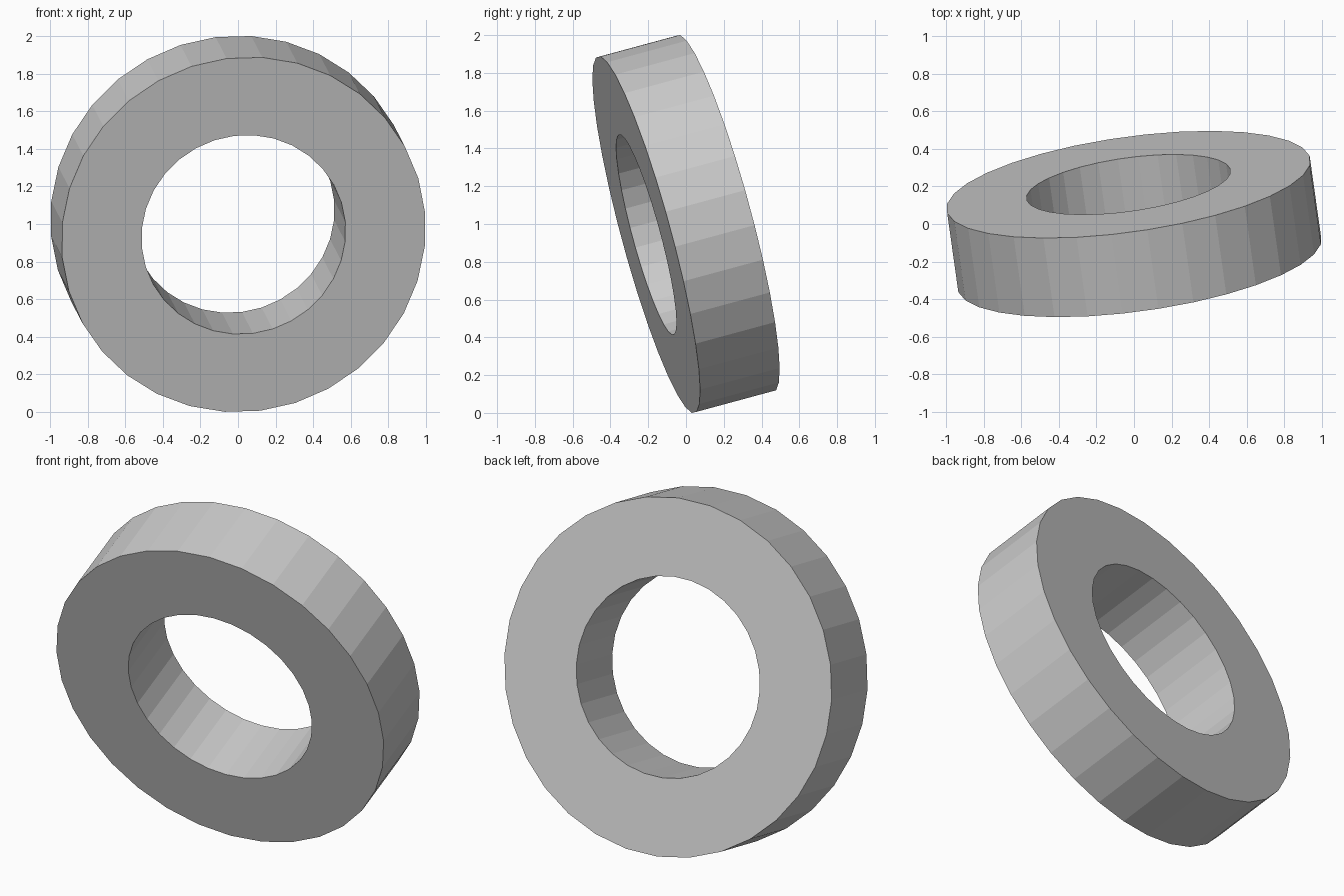
import bpy, bmesh
from math import radians, cos, sin, tau
from mathutils import Matrix

if "Cube" in bpy.data.objects:
    bpy.data.objects.remove(bpy.data.objects["Cube"])

SIDES, OUTER, INNER, THICK = 32, 0.979, 0.549, 0.44
PHASE = radians(7.4)

bm = bmesh.new()


def loop(radius, z):
    return [bm.verts.new((radius * cos(PHASE + tau * i / SIDES),
                          radius * sin(PHASE + tau * i / SIDES), z))
            for i in range(SIDES)]


# Rectangular cross-section swept round the ring
h = THICK / 2
loops = [loop(OUTER, -h), loop(OUTER, h), loop(INNER, h), loop(INNER, -h)]
for k in range(4):
    a, b = loops[k], loops[(k + 1) % 4]
    for i in range(SIDES):
        j = (i + 1) % SIDES
        bm.faces.new((a[i], a[j], b[j], b[i]))

# Lean the ring back and turn it slightly
bm.transform(Matrix.Translation((0, 0, 1)) @ Matrix.Rotation(radians(8), 4, 'Z')
             @ Matrix.Rotation(radians(105), 4, 'X'))
bmesh.ops.recalc_face_normals(bm, faces=bm.faces)

# Stand it on the floor
low = min(v.co.z for v in bm.verts)
bmesh.ops.translate(bm, verts=bm.verts, vec=(0, 0, -low))

mesh = bpy.data.meshes.new("tilted_ring")
bm.to_mesh(mesh)
bm.free()
bpy.context.collection.objects.link(bpy.data.objects.new("tilted_ring", mesh))
